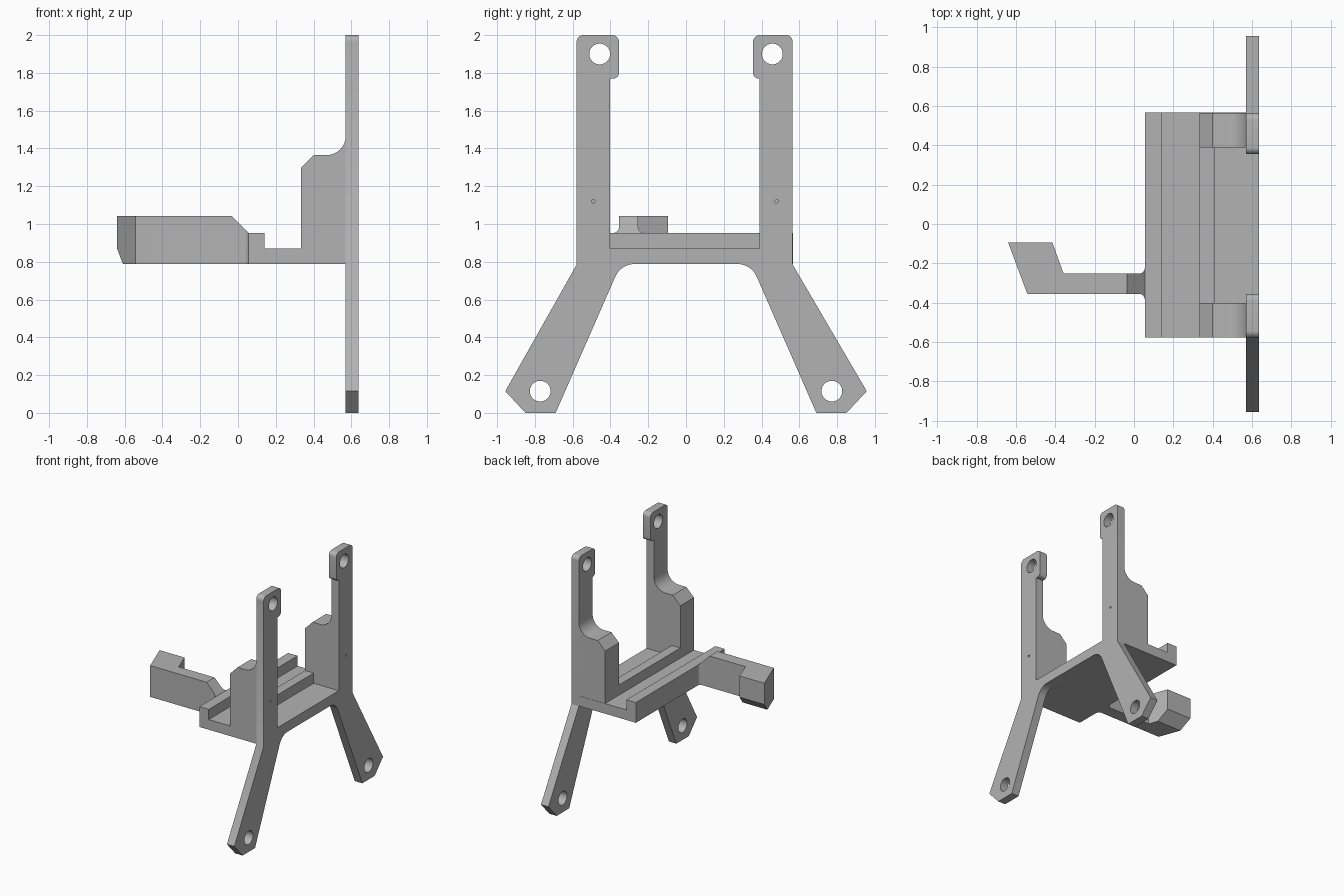
import bpy, bmesh, math
from mathutils import Vector

cube = bpy.data.objects.get("Cube")
if cube:
    bpy.data.objects.remove(cube, do_unlink=True)

grey = bpy.data.materials.new("plain grey")
grey.use_nodes = True
grey.diffuse_color = (0.45, 0.45, 0.45, 1)
grey.node_tree.nodes["Principled BSDF"].inputs["Base Color"].default_value = (0.45, 0.45, 0.45, 1)

# How a profile point (u, v) and a depth w map to space for each extrusion axis
AXES = {
    "X": lambda u, v, w: (w, u, v),
    "Y": lambda u, v, w: (u, w, v),
    "Z": lambda u, v, w: (u, v, w),
}


def rounded(points, steps=8):
    """Replace every corner given as (u, v, radius) by an arc."""
    out = []
    for i, p in enumerate(points):
        corner = Vector(p[:2])
        if len(p) == 2:
            out.append(corner)
            continue
        a = (Vector(points[i - 1][:2]) - corner).normalized()
        b = (Vector(points[(i + 1) % len(points)][:2]) - corner).normalized()
        half = a.angle(b) / 2
        centre = corner + (a + b).normalized() * p[2] / math.sin(half)
        reach = p[2] / math.tan(half)
        start, end = corner + a * reach - centre, corner + b * reach - centre
        sweep = start.angle(end)
        for k in range(steps + 1):
            t = k / steps
            arc = start * math.sin((1 - t) * sweep) + end * math.sin(t * sweep)
            out.append(centre + arc / math.sin(sweep))
    return out


def prism(name, axis, points, low, high, cuts=()):
    """Extrude a profile, then slice it by planes given as (point, normal)."""
    bm = bmesh.new()
    place = AXES[axis]
    face = bm.faces.new([bm.verts.new(place(u, v, low)) for u, v in rounded(points)])
    side = bmesh.ops.extrude_face_region(bm, geom=[face])["geom"]
    shift = Vector(place(0, 0, high - low))
    bmesh.ops.translate(bm, vec=shift, verts=[g for g in side if isinstance(g, bmesh.types.BMVert)])
    for point, normal in cuts:
        geom = bm.verts[:] + bm.edges[:] + bm.faces[:]
        bmesh.ops.bisect_plane(bm, geom=geom, plane_co=point, plane_no=normal, clear_outer=True)
        bmesh.ops.holes_fill(bm, edges=[e for e in bm.edges if e.is_boundary])
    bmesh.ops.recalc_face_normals(bm, faces=bm.faces[:])
    mesh = bpy.data.meshes.new(name)
    bm.to_mesh(mesh)
    bm.free()
    mesh.materials.append(grey)
    obj = bpy.data.objects.new(name, mesh)
    bpy.context.collection.objects.link(obj)
    return obj


def drill(target, y, z, radius):
    """Bore a round hole through the target along x."""
    bpy.ops.mesh.primitive_cylinder_add(vertices=40, radius=radius, depth=0.4,
                                        location=(0.6, y, z), rotation=(0, math.pi / 2, 0))
    cutter = bpy.context.object
    cutter.hide_render = True
    cutter.data.materials.append(grey)
    mod = target.modifiers.new("hole", "BOOLEAN")
    mod.operation, mod.solver, mod.object = "DIFFERENCE", "EXACT", cutter
    bpy.context.view_layer.update()
    result = target.evaluated_get(bpy.context.evaluated_depsgraph_get())
    mesh = bpy.data.meshes.new_from_object(result)
    target.modifiers.clear()
    target.data = mesh
    bpy.data.objects.remove(cutter, do_unlink=True)


# Upright frame: leg, post and head of one side, mirrored to the other
BACK, FACE = 0.57, 0.637
half = [(0.345, 0.788, 0.11), (0.69, 0), (0.85, 0), (0.957, 0.115), (0.572, 0.785),
        (0.572, 2, 0.035), (0.355, 2, 0.035), (0.355, 1.77, 0.03), (0.395, 1.77), (0.395, 0.87)]


def mirrored(sign):
    # the posts sit slightly off centre
    return [(sign * p[0] - (0.007 if 0.38 < p[0] < 0.6 else 0), *p[1:]) for p in half]


frame = prism("upright_frame", "X", mirrored(1) + mirrored(-1)[::-1], BACK, FACE)
for s in (-1, 1):
    drill(frame, s * 0.457, 1.9, 0.055)
    drill(frame, s * 0.772, 0.115, 0.055)
    drill(frame, s * 0.485 - 0.005, 1.12, 0.009)

# Tray floor with its raised outer lip
tray = prism("tray", "Y", [(0.055, 0.788), (BACK, 0.788), (BACK, 0.87), (0.14, 0.87),
                           (0.14, 0.953), (0.055, 0.953)], -0.577, 0.567)

# Rail across the tray between the gussets
rail = prism("tray_rail", "Y", [(0.333, 0.87), (0.41, 0.87), (0.41, 0.953), (0.333, 0.953)],
             -0.402, 0.388)

# Gussets bracing the posts
gusset = [(0.333, 0.87), (0.575, 0.87), (0.575, 1.47), (BACK, 1.47), (BACK, 1.365, 0.1),
          (0.40, 1.365), (0.333, 1.297)]
parts = [frame, tray, rail,
         prism("right_gusset", "Y", gusset, -0.577, -0.402),
         prism("left_gusset", "Y", gusset, 0.388, 0.565)]

# Hooked arm with a sloped root and a chamfered tip
arm = [(-0.64, -0.095), (-0.415, -0.095), (-0.358, -0.253), (0.055, -0.253, 0.03),
       (0.055, -0.22), (0.06, -0.22), (0.06, -0.388), (0.055, -0.388),
       (0.055, -0.355, 0.03), (-0.543, -0.355)]
parts.append(prism("hooked_arm", "Z", arm, 0.788, 1.043,
                   [((-0.035, 0, 1.043), (1, 0, 1)), ((0, -0.095, 0.87), (0, 1, -1))]))

# Smooth the rounded corners, keep edges sharp
bpy.ops.object.select_all(action="DESELECT")
for part in parts:
    part.select_set(True)
bpy.context.view_layer.objects.active = frame
bpy.ops.object.shade_smooth_by_angle(angle=math.radians(30))
